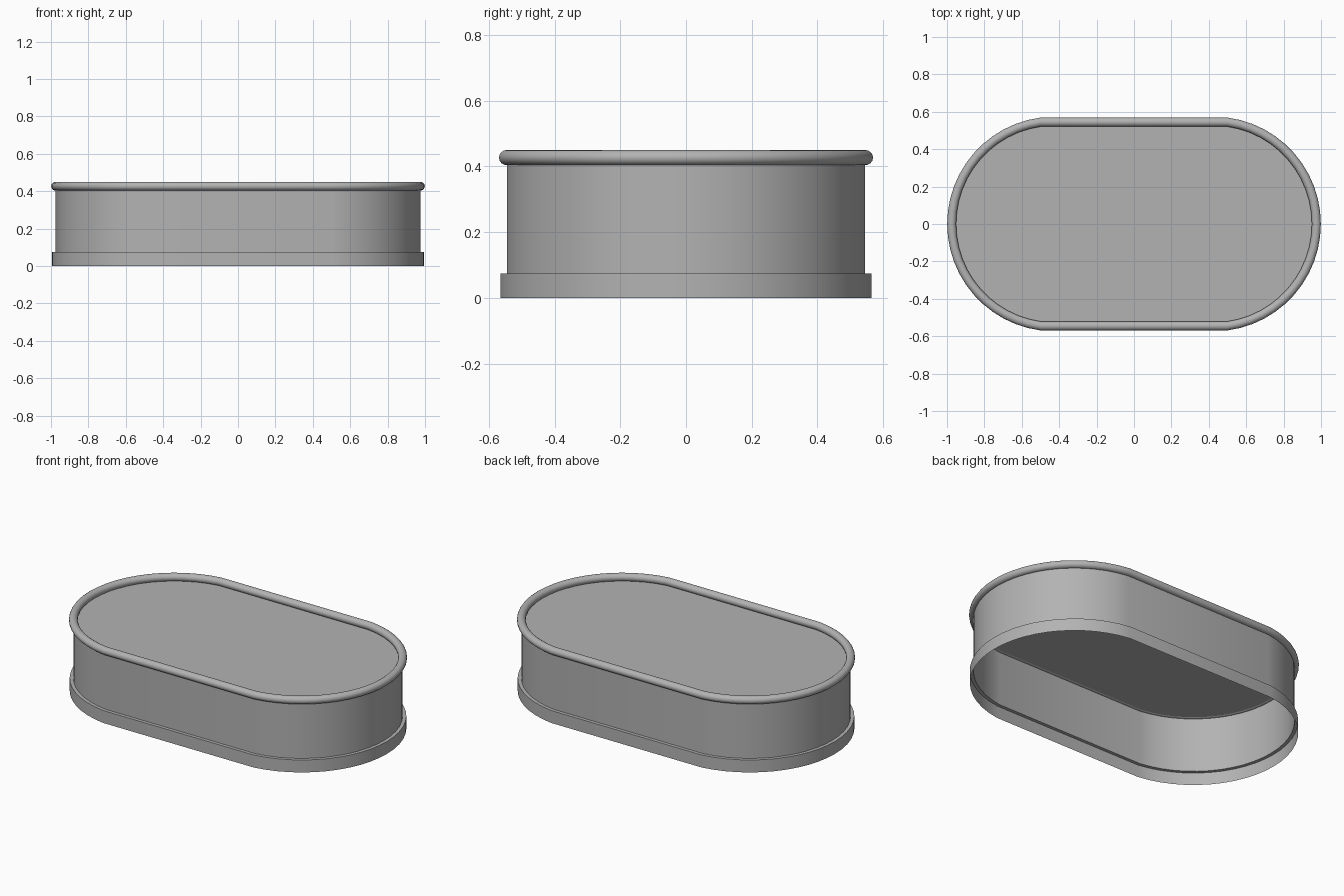
import bpy, bmesh, math

old = bpy.data.objects.get("Cube")
if old:
    bpy.data.objects.remove(old, do_unlink=True)

ARC_X, ARC_R, HALF_Y = 0.425, 0.55, 0.545   # outline of the wall
STEPS = 24

grey = bpy.data.materials.new("plain grey")
grey.use_nodes = True
colour = (0.45, 0.45, 0.45, 1)
grey.diffuse_color = colour
grey.node_tree.nodes["Principled BSDF"].inputs["Base Color"].default_value = colour


def outline(offset):
    """Long oval with straight sides, grown outwards by offset."""
    r = ARC_R + offset
    limit = math.asin((HALF_Y + offset) / r)
    angles = [limit * (2 * i / STEPS - 1) for i in range(STEPS + 1)]
    right = [(ARC_X + r * math.cos(a), r * math.sin(a)) for a in angles]
    return right + [(-x, -y) for x, y in right]


def sweep(name, profile, closed=False, cap=False):
    """Skin rings of the oval; profile holds (offset, height) pairs."""
    bm = bmesh.new()
    rings = [[bm.verts.new((x, y, z)) for x, y in outline(d)] for d, z in profile]
    pairs = list(zip(rings, rings[1:]))
    if closed:
        pairs.append((rings[-1], rings[0]))
    for low, high in pairs:
        n = len(low)
        for i in range(n):
            j = (i + 1) % n
            bm.faces.new((low[i], low[j], high[j], high[i]))
    if cap:
        bm.faces.new(rings[-1])
    mesh = bpy.data.meshes.new(name)
    bm.to_mesh(mesh)
    bm.free()
    mesh.materials.append(grey)
    obj = bpy.data.objects.new(name, mesh)
    bpy.context.collection.objects.link(obj)
    bpy.ops.object.select_all(action="DESELECT")
    obj.select_set(True)
    bpy.context.view_layer.objects.active = obj
    bpy.ops.object.shade_smooth_by_angle(angle=math.radians(35))
    return obj


# Skirt, ledge and wall are one thin shell, open below
sweep("skirt_and_wall", [(0.02, 0), (0.02, 0.075), (0, 0.075), (0, 0.41)])

# Flat top panel, sunk inside the rim
sweep("top_panel", [(0, 0.408)], cap=True)

# Rounded rim around the top
turns = [2 * math.pi * i / 16 for i in range(16)]
sweep("rim", [(0.024 * math.cos(t), 0.427 + 0.023 * math.sin(t)) for t in turns], closed=True)
